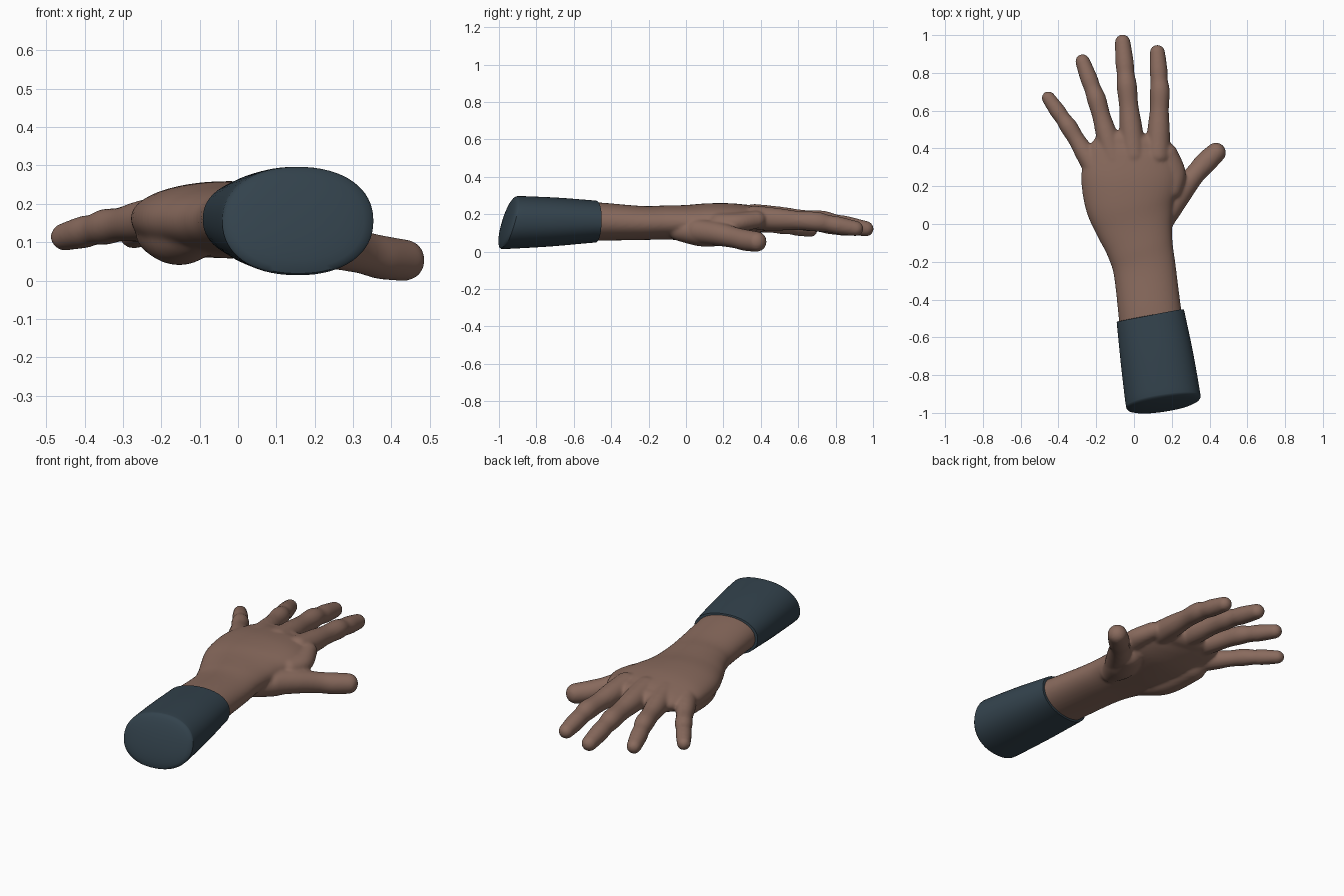
import bpy, bmesh, math
from mathutils import Vector

if "Cube" in bpy.data.objects:
    bpy.data.objects.remove(bpy.data.objects["Cube"])


def material(name, color):
    m = bpy.data.materials.new(name)
    m.use_nodes = True
    m.diffuse_color = color
    bsdf = m.node_tree.nodes["Principled BSDF"]
    bsdf.inputs["Base Color"].default_value = color
    bsdf.inputs["Roughness"].default_value = 0.7
    return m


skin = material("brown skin", (0.25, 0.145, 0.11, 1))
cloth = material("dark slate cloth", (0.033, 0.055, 0.073, 1))


def spline(rows, steps=6):
    """Catmull-Rom samples through rows of (x, y, z, half width, half height)."""
    pts = [rows[0]] + list(rows) + [rows[-1]]
    out = []
    for i in range(1, len(pts) - 2):
        for s in range(steps):
            t = s / steps
            out.append([0.5 * (2 * b + (c - a) * t + (2 * a - 5 * b + 4 * c - d) * t * t
                               + (3 * b - a - 3 * c + d) * t ** 3)
                        for a, b, c, d in zip(*pts[i - 1:i + 3])])
    return out + [list(rows[-1])]


def loft(bm, rows, start_cap, end_cap, power=2.0, sides=32, shear=lambda f: 0.0):
    """Skin oval rings along a path, closing both ends with domes of given depth."""
    rows = spline(rows)
    n = len(rows)
    centres = [Vector(r[:3]) for r in rows]
    tangents = [(centres[min(i + 1, n - 1)] - centres[max(i - 1, 0)]).normalized()
                for i in range(n)]
    dome = [math.radians(a) for a in (85, 72, 58, 44, 30, 15)]
    rings = [(0, -start_cap * math.sin(a), math.cos(a)) for a in dome]
    rings += [(i, 0, 1) for i in range(n)]
    rings += [(n - 1, end_cap * math.sin(a), math.cos(a)) for a in reversed(dome)]
    loops = []
    for i, offset, scale in rings:
        t = tangents[i]
        across = Vector((t.y, -t.x, 0)).normalized()
        up = across.cross(t)
        loop = []
        for k in range(sides):
            a = 2 * math.pi * k / sides
            u, v = (math.copysign(abs(w) ** (2 / power), w) for w in (math.cos(a), math.sin(a)))
            p = centres[i] + t * offset
            p += across * (u * rows[i][3] * scale) + up * (v * rows[i][4] * scale)
            p.y += shear(i / (n - 1)) * v * rows[i][4] * scale
            loop.append(bm.verts.new(p))
        loops.append(loop)
    for a, b in zip(loops, loops[1:]):
        for k in range(sides):
            j = (k + 1) % sides
            bm.faces.new((a[k], a[j], b[j], b[k]))
    bm.faces.new(list(reversed(loops[0])))
    bm.faces.new(loops[-1])


def finish(bm, name, mat):
    bmesh.ops.recalc_face_normals(bm, faces=bm.faces)
    mesh = bpy.data.meshes.new(name)
    bm.to_mesh(mesh)
    bm.free()
    mesh.materials.append(mat)
    obj = bpy.data.objects.new(name, mesh)
    bpy.context.collection.objects.link(obj)
    bpy.ops.object.select_all(action="DESELECT")
    obj.select_set(True)
    bpy.context.view_layer.objects.active = obj
    return obj


hand = bmesh.new()

# Forearm, wrist and palm
loft(hand, [(0.10, -0.60, 0.16, 0.172, 0.107), (0.083, -0.46, 0.16, 0.167, 0.102),
            (0.056, -0.24, 0.153, 0.166, 0.091), (0.03, -0.12, 0.155, 0.178, 0.091),
            (0.0, 0.0, 0.155, 0.208, 0.094), (-0.022, 0.12, 0.158, 0.24, 0.1),
            (-0.022, 0.25, 0.162, 0.258, 0.096), (-0.018, 0.36, 0.17, 0.232, 0.077),
            (-0.01, 0.42, 0.173, 0.2, 0.06)], 0.02, 0.07, 2.1, 48)

# Heel of the hand, thumb mound and the muscle between thumb and forefinger
loft(hand, [(-0.09, -0.06, 0.13, 0.06, 0.06), (-0.15, 0.08, 0.112, 0.08, 0.072),
            (-0.19, 0.26, 0.128, 0.078, 0.07)], 0.07, 0.08)
loft(hand, [(0.13, -0.03, 0.115, 0.06, 0.06), (0.155, 0.08, 0.10, 0.09, 0.072),
            (0.20, 0.18, 0.095, 0.08, 0.066)], 0.07, 0.06)
loft(hand, [(0.19, 0.18, 0.15, 0.064, 0.058), (0.21, 0.27, 0.155, 0.064, 0.053),
            (0.185, 0.37, 0.17, 0.048, 0.048)], 0.05, 0.06)

# Thumb
loft(hand, [(0.18, 0.06, 0.11, 0.06, 0.065), (0.245, 0.17, 0.095, 0.066, 0.064),
            (0.322, 0.262, 0.074, 0.054, 0.056), (0.377, 0.323, 0.06, 0.058, 0.057),
            (0.436, 0.38, 0.053, 0.053, 0.054)], 0.05, 0.05)

# Fingers: base, middle joint and tip centres, with a base radius
fingers = [((0.126, 0.36, 0.18), (0.137, 0.70, 0.16), (0.124, 0.908, 0.123), 0.053),
           ((-0.002, 0.36, 0.188), (-0.038, 0.73, 0.165), (-0.060, 0.962, 0.122), 0.054),
           ((-0.107, 0.34, 0.183), (-0.198, 0.66, 0.16), (-0.272, 0.86, 0.122), 0.051),
           ((-0.20, 0.28, 0.163), (-0.346, 0.515, 0.14), (-0.453, 0.667, 0.114), 0.047)]
profile = ((0, 1.25), (0.4, 1.13), (0.72, 0.95), (1, 1.0), (1.28, 0.87), (1.55, 0.9), (2, 0.77))
for base, joint, tip, r in fingers:
    base, joint, tip = Vector(base), Vector(joint), Vector(tip)
    rows = []
    for f, s in profile:
        c = base.lerp(joint, f) if f < 1 else joint.lerp(tip, f - 1)
        rows.append((*c, r * s, r * s))
    loft(hand, rows, r, r * 0.77, 2.0, 24)
    # Knuckle and tendon along the back of the hand
    k = base.lerp(joint, 0.12)
    w = Vector((0.03 + base.x * 0.5, 0.05, 0.21))
    loft(hand, [(*w, 0.018, 0.025), (*w.lerp(k + Vector((0, 0, 0.02)), 0.6), 0.02, 0.03),
                (k.x, k.y, k.z + 0.02, 0.04, 0.04)], 0.03, 0.04, 2.0, 16)

obj = finish(hand, "bare_hand", skin)
remesh = obj.modifiers.new("fuse", "REMESH")
remesh.mode = "VOXEL"
remesh.voxel_size = 0.008
remesh.use_smooth_shade = True
soften = obj.modifiers.new("soften", "SMOOTH")
soften.factor = 0.5
soften.iterations = 10
for m in ("fuse", "soften"):
    bpy.ops.object.modifier_apply(modifier=m)
bpy.ops.object.shade_smooth()

# Sleeve with a slanted, domed end
sleeve = bmesh.new()
loft(sleeve, [(0.156, -0.944, 0.155, 0.199, 0.141), (0.148, -0.89, 0.156, 0.199, 0.14),
              (0.12, -0.70, 0.158, 0.193, 0.13), (0.092, -0.52, 0.16, 0.183, 0.115),
              (0.086, -0.485, 0.16, 0.181, 0.112)], 0.03, 0.004, 2.2, 64,
     lambda f: 0.31 * (1 - f))
finish(sleeve, "sleeve", cloth)
bpy.ops.object.shade_smooth_by_angle(angle=math.radians(40))
